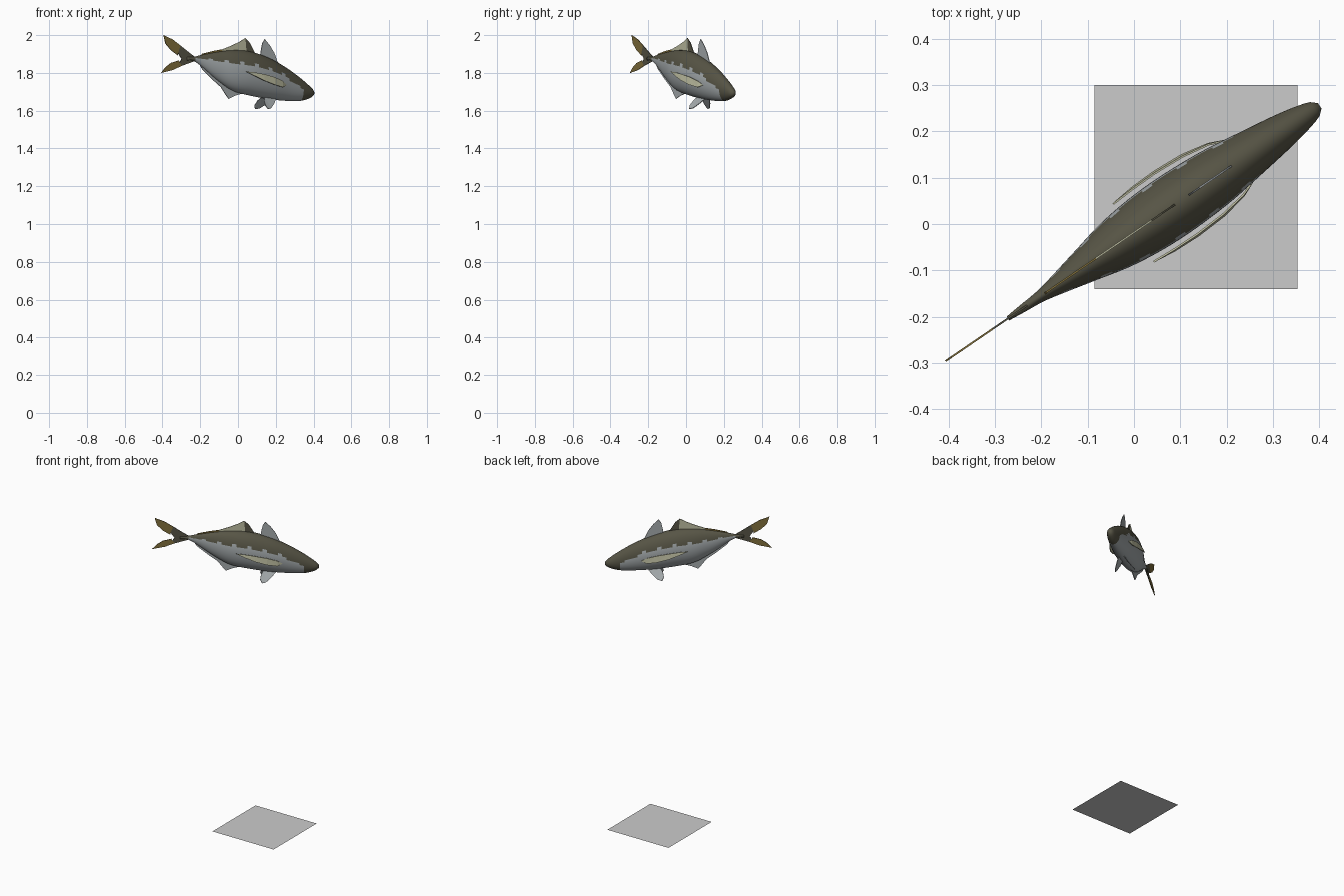
import bpy, bmesh, math

if "Cube" in bpy.data.objects:
    bpy.data.objects.remove(bpy.data.objects["Cube"])

HEADING = math.radians(35)


def material(name, rgb):
    m = bpy.data.materials.new(name)
    m.diffuse_color = (*rgb, 1)
    m.use_nodes = True
    m.node_tree.nodes["Principled BSDF"].inputs["Base Color"].default_value = m.diffuse_color
    return m


OLIVE = material("dark olive", (0.095, 0.09, 0.06))
SILVER = material("silver grey", (0.36, 0.39, 0.40))
FIN = material("fin grey", (0.38, 0.41, 0.42))
CREAM = material("pale cream", (0.52, 0.52, 0.36))
OCHRE = material("ochre", (0.22, 0.16, 0.045))
PLATE = material("plate grey", (0.6, 0.6, 0.6))


def place(s, p, z):
    """Length along the fish, sideways offset and height to world space."""
    p += -0.015 - 0.012 * max(-0.5, min(0.5, s))
    c, n = math.cos(HEADING), math.sin(HEADING)
    return (s * c - p * n, s * n + p * c, z)


def finish(bm, name, mats, smooth=False):
    bmesh.ops.recalc_face_normals(bm, faces=bm.faces)
    me = bpy.data.meshes.new(name)
    bm.to_mesh(me)
    bm.free()
    ob = bpy.data.objects.new(name, me)
    bpy.context.collection.objects.link(ob)
    for m in mats:
        me.materials.append(m)
    if smooth:
        for poly in me.polygons:
            poly.use_smooth = True
    return ob


# Body stations: length, top, bottom, half width
STATIONS = [
    (-0.34, 1.884, 1.866, 0.005), (-0.30, 1.884, 1.865, 0.009),
    (-0.25, 1.894, 1.838, 0.014), (-0.15, 1.910, 1.765, 0.036),
    (-0.05, 1.920, 1.707, 0.058), (0.06, 1.914, 1.681, 0.068),
    (0.19, 1.877, 1.661, 0.064), (0.30, 1.825, 1.652, 0.050),
    (0.38, 1.777, 1.651, 0.038), (0.43, 1.742, 1.660, 0.028),
    (0.465, 1.714, 1.675, 0.017), (0.475, 1.702, 1.686, 0.007),
]


def section(s):
    """Smoothly interpolated top, bottom and half width."""
    n = len(STATIONS)
    i = max(k for k in range(n - 1) if STATIONS[k][0] <= s + 1e-9)
    a, b = STATIONS[i], STATIONS[i + 1]
    before, after = STATIONS[max(i - 1, 0)], STATIONS[min(i + 2, n - 1)]
    h = b[0] - a[0]
    t = (s - a[0]) / h
    out = []
    for k in (1, 2, 3):
        ma = (b[k] - before[k]) / (b[0] - before[0]) * h
        mb = (after[k] - a[k]) / (after[0] - a[0]) * h
        out.append((2*t**3 - 3*t*t + 1) * a[k] + (t**3 - 2*t*t + t) * ma
                   + (3*t*t - 2*t**3) * b[k] + (t**3 - t*t) * mb)
    return out


# Body: lofted rings, dark back and snout over a silver belly
SIDES, RINGS = 40, 64
bm = bmesh.new()
rings, lengths = [], []
for i in range(RINGS + 1):
    s = -0.34 + 0.815 * i / RINGS
    top, bottom, half = section(s)
    lengths.append(s)
    ring = []
    for j in range(SIDES):
        a = 2 * math.pi * j / SIDES
        z = (top + bottom) / 2 + (top - bottom) / 2 * math.cos(a)
        ring.append(bm.verts.new(place(s, half * math.sin(a), z)))
    rings.append(ring)
for i in range(RINGS):
    s = (lengths[i] + lengths[i + 1]) / 2
    top, bottom, half = section(s)
    for j in range(SIDES):
        k = (j + 1) % SIDES
        f = bm.faces.new((rings[i][j], rings[i][k], rings[i + 1][k], rings[i + 1][j]))
        depth = (top - f.calc_center_median().z) / (top - bottom)
        limit = 0.32 + 0.025 * math.sin(70 * s) + max(0, s - 0.26) * 1.5
        f.material_index = 0 if depth < limit or s > 0.385 or s < -0.29 else 1
bm.faces.new(rings[0])
bm.faces.new(rings[-1])
finish(bm, "fish_body", (OLIVE, SILVER), True)


def fin(name, points, mat, thickness=0.004):
    """Thin sheet through points given as length, sideways offset, height."""
    bm = bmesh.new()
    face = bm.faces.new([bm.verts.new(place(*pt)) for pt in points])
    bmesh.ops.triangulate(bm, faces=[face])
    ob = finish(bm, name, (mat,))
    mod = ob.modifiers.new("thickness", "SOLIDIFY")
    mod.thickness = thickness
    mod.offset = 0


def flat_fin(name, outline, mat):
    fin(name, [(s, 0, z) for s, z in outline], mat)


# Tail: dark root and two ochre lobes
flat_fin("tail_root", [(-0.29, 1.886), (-0.335, 1.915), (-0.38, 1.945), (-0.395, 1.905),
                       (-0.372, 1.874), (-0.385, 1.855), (-0.37, 1.838), (-0.33, 1.85),
                       (-0.29, 1.862)], OLIVE)
flat_fin("tail_upper_lobe", [(-0.38, 1.945), (-0.43, 1.977), (-0.488, 2.0), (-0.475, 1.955),
                             (-0.44, 1.92), (-0.395, 1.892), (-0.395, 1.905)], OCHRE)
flat_fin("tail_lower_lobe", [(-0.37, 1.838), (-0.43, 1.815), (-0.503, 1.80), (-0.475, 1.83),
                             (-0.44, 1.853), (-0.39, 1.866), (-0.385, 1.855)], OCHRE)

# Back fins
flat_fin("front_back_fin", [(0.13, 1.88), (0.138, 1.925), (0.145, 1.955), (0.16, 1.979),
                            (0.192, 1.947), (0.222, 1.905), (0.248, 1.845), (0.19, 1.86)], FIN)
flat_fin("rear_back_fin", [(-0.12, 1.90), (-0.11, 1.925), (-0.05, 1.945), (0.0, 1.965),
                           (0.036, 1.984), (0.044, 1.90)], CREAM)
flat_fin("rear_back_fin_edge", [(0.044, 1.90), (0.036, 1.984), (0.062, 1.962),
                                (0.085, 1.925), (0.103, 1.895)], OLIVE)
flat_fin("low_back_fin", [(-0.25, 1.885), (-0.24, 1.901), (-0.17, 1.916), (-0.11, 1.925),
                          (-0.11, 1.90)], OCHRE)

# Underside fin
flat_fin("belly_fin", [(-0.26, 1.85), (-0.24, 1.82), (-0.17, 1.762), (-0.12, 1.725),
                       (-0.09, 1.685), (-0.07, 1.663), (-0.03, 1.68), (0.015, 1.69),
                       (0.0, 1.71), (-0.10, 1.75)], FIN)

# Paired side fins and lower front fins
for side, word in ((1, "left"), (-1, "right")):
    fin(word + "_side_fin", [(s, side * p, z) for s, p, z in (
        (0.262, 0.054, 1.735), (0.23, 0.066, 1.757), (0.17, 0.076, 1.778),
        (0.10, 0.080, 1.793), (0.04, 0.079, 1.803), (-0.012, 0.076, 1.807),
        (0.04, 0.082, 1.784), (0.10, 0.084, 1.759), (0.17, 0.080, 1.737),
        (0.23, 0.068, 1.724))], CREAM)
    fin(word + "_lower_fin", [(s, side * p, z) for s, p, z in (
        (0.225, 0.014, 1.665), (0.195, 0.036, 1.635), (0.165, 0.053, 1.613),
        (0.14, 0.060, 1.609), (0.13, 0.050, 1.628), (0.135, 0.030, 1.652),
        (0.15, 0.014, 1.672))], FIN)

# Square plate at floor level beneath the fish
bm = bmesh.new()
bm.faces.new([bm.verts.new((x, y, 0)) for x, y in
              ((-0.085, -0.14), (0.353, -0.14), (0.353, 0.30), (-0.085, 0.30))])
finish(bm, "base_plate", (PLATE,))
